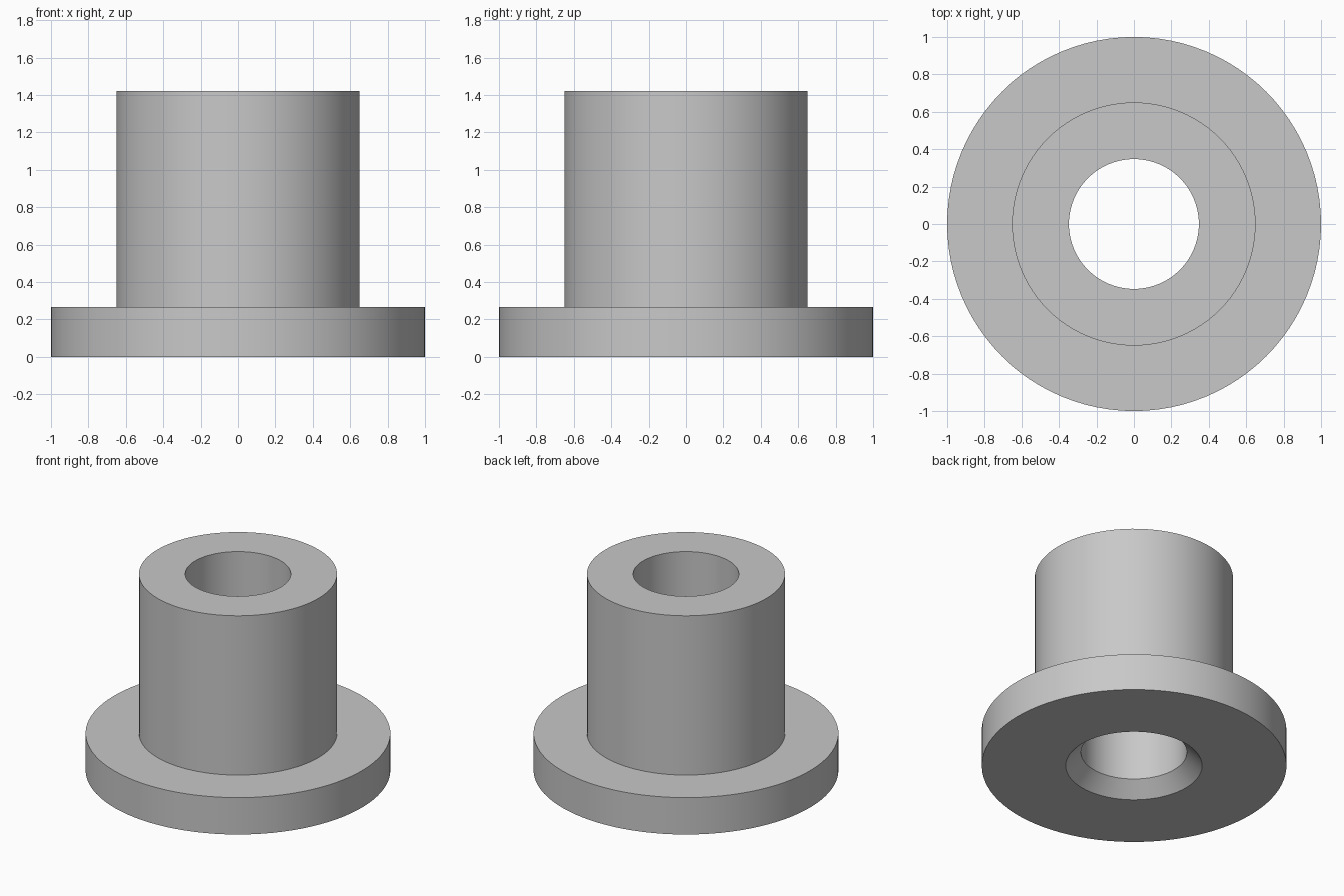
import bpy
import bmesh
import math

cube = bpy.data.objects.get("Cube")
if cube:
    bpy.data.objects.remove(cube, do_unlink=True)

SEGMENTS = 96
FLANGE_R, SLEEVE_R, BORE_R = 1.0, 0.65, 0.347
FLANGE_H, HEIGHT, CHAMFER = 0.267, 1.42, 0.1

# Plain grey material
grey = bpy.data.materials.new("plain_grey")
grey.use_nodes = True
colour = (0.58, 0.58, 0.58, 1.0)
grey.diffuse_color = colour
grey.node_tree.nodes["Principled BSDF"].inputs["Base Color"].default_value = colour


def lathe(name, profile):
    """Revolve a closed (radius, height) profile around the z axis."""
    bm = bmesh.new()
    rings = []
    for i in range(SEGMENTS):
        a = math.tau * i / SEGMENTS
        rings.append([bm.verts.new((r * math.cos(a), r * math.sin(a), z))
                      for r, z in profile])
    n = len(profile)
    for i, ring in enumerate(rings):
        following = rings[(i + 1) % SEGMENTS]
        for j in range(n):
            k = (j + 1) % n
            bm.faces.new((ring[j], following[j], following[k], ring[k]))
    bmesh.ops.recalc_face_normals(bm, faces=bm.faces)
    mesh = bpy.data.meshes.new(name)
    bm.to_mesh(mesh)
    bm.free()
    mesh.materials.append(grey)
    obj = bpy.data.objects.new(name, mesh)
    bpy.context.collection.objects.link(obj)
    return obj


# Flanged sleeve with a through bore, countersunk at the bottom
bushing = lathe("flanged_bushing", [
    (BORE_R + CHAMFER, 0),
    (FLANGE_R, 0),
    (FLANGE_R, FLANGE_H),
    (SLEEVE_R, FLANGE_H),
    (SLEEVE_R, HEIGHT),
    (BORE_R, HEIGHT),
    (BORE_R, CHAMFER),
])

# Smooth walls, crisp rims
bpy.ops.object.select_all(action="DESELECT")
bushing.select_set(True)
bpy.context.view_layer.objects.active = bushing
bpy.ops.object.shade_smooth_by_angle(angle=math.radians(30))
